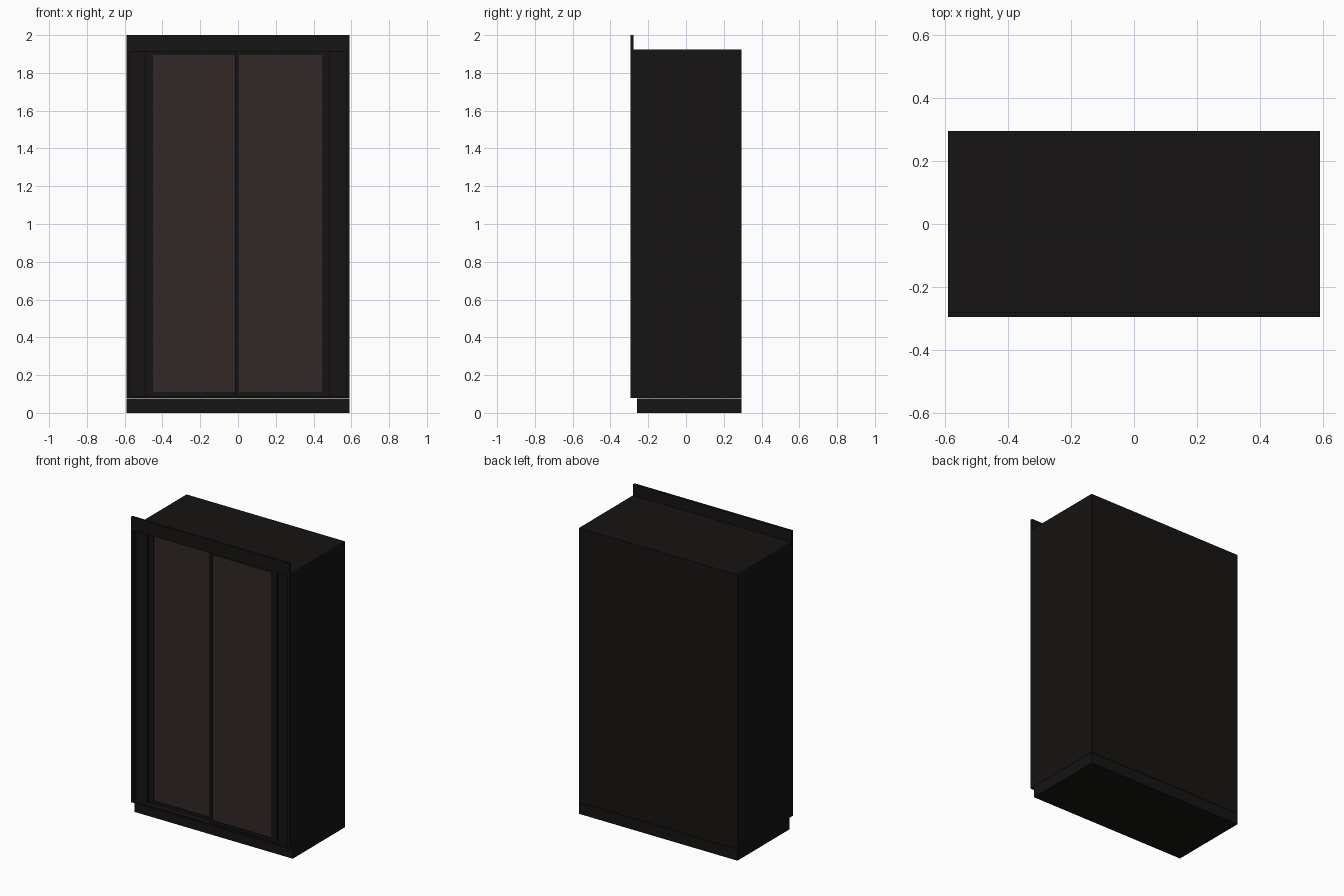
import bpy

if "Cube" in bpy.data.objects:
    bpy.data.objects.remove(bpy.data.objects["Cube"])


def material(name, rgb):
    m = bpy.data.materials.new(name)
    m.diffuse_color = (*rgb, 1)
    m.use_nodes = True
    m.node_tree.nodes["Principled BSDF"].inputs["Base Color"].default_value = m.diffuse_color
    return m


WOOD = material("dark_wood", (0.008, 0.007, 0.0065))
PANEL = material("brown_panel", (0.032, 0.021, 0.02))


def box(name, x, y, z, mat=WOOD):
    """Box from (min, max) ranges on each axis."""
    bpy.ops.mesh.primitive_cube_add(size=1, location=[sum(r) / 2 for r in (x, y, z)])
    ob = bpy.context.object
    ob.name = name
    ob.scale = [r[1] - r[0] for r in (x, y, z)]
    bpy.ops.object.transform_apply(location=False, rotation=False, scale=True)
    ob.data.materials.append(mat)
    return ob


W, D = 0.59, 0.295          # half width, half depth
Z0, Z1 = 0.078, 1.925       # carcass bottom and top
T = 0.018                   # board thickness

# Plinth and top fascia
box("plinth", (-W, W), (-0.26, D), (0, Z0 - 0.002))
box("top_fascia", (-W, W), (-D, -D + 0.016), (Z1, 2.0))

# Carcass boards
box("bottom_board", (-W + T, W - T), (-D, D - 0.01), (Z0, Z0 + 0.012))
box("top_board", (-W, W), (-D, D), (Z1 - 0.012, Z1))
box("back_board", (-W + T, W - T), (D - 0.01, D), (Z0, Z1 - 0.012))
for side, s in (("left", -1), ("right", 1)):
    xs = sorted((s * W, s * (W - T)))
    box(side + "_side_board", xs, (-D, D), (Z0, Z1 - 0.012))
    # Filler strip between side board and door
    xs = sorted((s * (W - T), s * 0.488))
    box(side + "_filler_strip", xs, (-0.27, -0.25), (Z0 + 0.012, Z1 - 0.012))


def door(name, x0, x1, px0, px1, y):
    """Sliding door: stiles and rails around a slightly recessed panel."""
    zb, zt, pb, pt = Z0 + 0.012, Z1 - 0.012, 0.11, 1.895
    yr = (y, y + 0.022)
    box(name + "_outer_stile", (x0, px0), yr, (zb, zt))
    box(name + "_inner_stile", (px1, x1), yr, (zb, zt))
    box(name + "_bottom_rail", (px0, px1), yr, (zb, pb))
    box(name + "_top_rail", (px0, px1), yr, (pt, zt))
    box(name + "_panel", (px0, px1), (y + 0.004, y + 0.018), (pb, pt), PANEL)


# Left door runs on the rear track, right door on the front track
door("left_door", -0.488, 0.02, -0.45, -0.015, -0.255)
door("right_door", -0.015, 0.488, 0.004, 0.445, -0.282)
